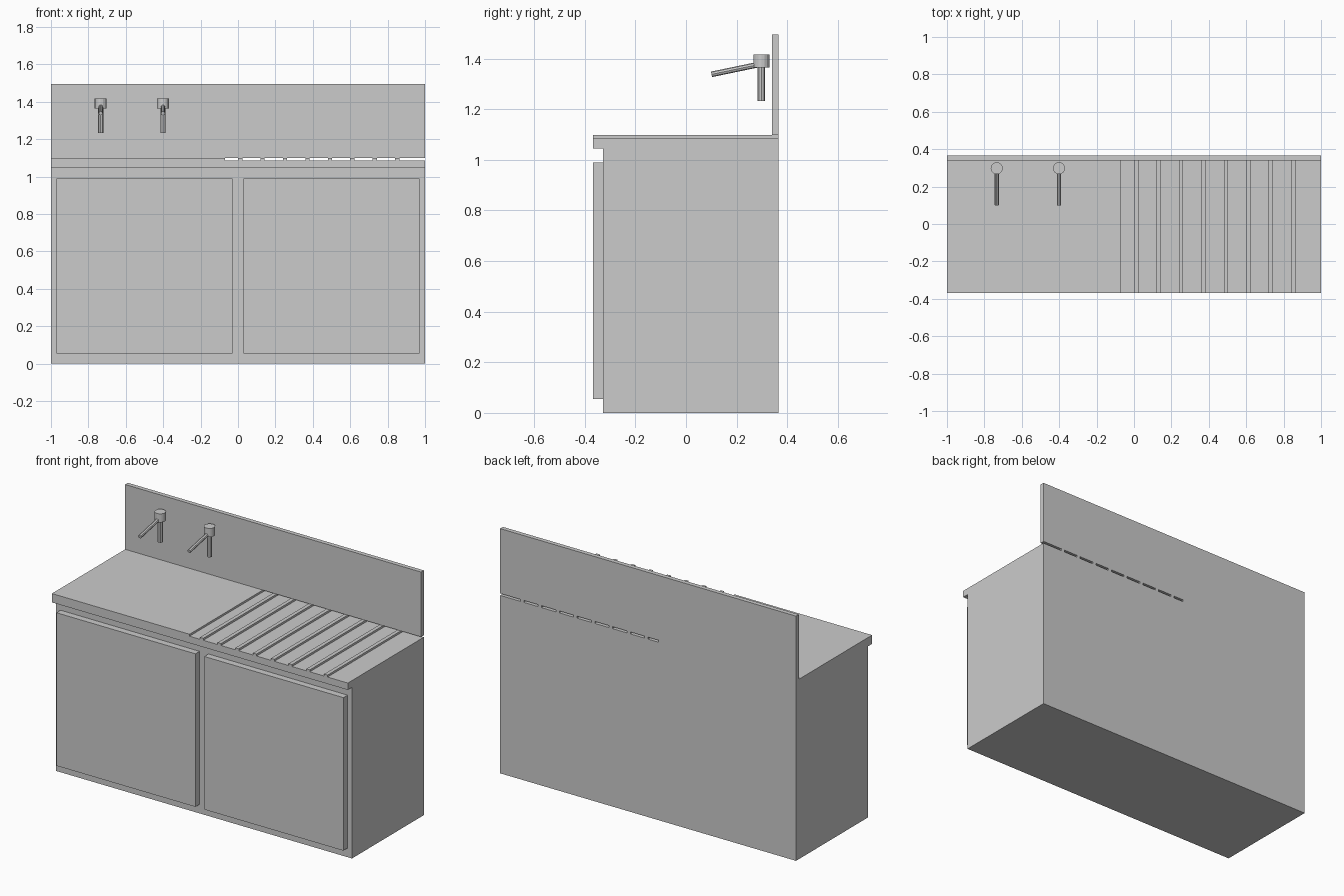
import bpy, bmesh
from mathutils import Vector

if "Cube" in bpy.data.objects:
    bpy.data.objects.remove(bpy.data.objects["Cube"])

FRONT, BODY, WALL, BACK = -0.368, -0.328, 0.339, 0.366
FLOOR, TOP = 1.087, 1.099


def new_object(name, bm):
    bmesh.ops.recalc_face_normals(bm, faces=bm.faces)
    mesh = bpy.data.meshes.new(name)
    bm.to_mesh(mesh)
    bm.free()
    obj = bpy.data.objects.new(name, mesh)
    bpy.context.collection.objects.link(obj)
    return obj


def extrude_x(name, profile, x0, x1):
    """Extrude a (y, z) outline from x0 to x1."""
    bm = bmesh.new()
    face = bm.faces.new([bm.verts.new((x0, y, z)) for y, z in profile])
    ext = bmesh.ops.extrude_face_region(bm, geom=[face])
    verts = [g for g in ext["geom"] if isinstance(g, bmesh.types.BMVert)]
    bmesh.ops.translate(bm, verts=verts, vec=(x1 - x0, 0, 0))
    return new_object(name, bm)


def box(name, x0, x1, y0, y1, z0, z1):
    return extrude_x(name, [(y0, z0), (y1, z0), (y1, z1), (y0, z1)], x0, x1)


def rod(name, start, end, radius, sides):
    a, b = Vector(start), Vector(end)
    bm = bmesh.new()
    bmesh.ops.create_cone(bm, cap_ends=True, segments=sides, radius1=radius,
                          radius2=radius, depth=(b - a).length)
    obj = new_object(name, bm)
    obj.location = (a + b) / 2
    obj.rotation_mode = "QUATERNION"
    obj.rotation_quaternion = (b - a).to_track_quat("Z", "Y")
    return obj


# Cabinet with overhanging worktop lip
extrude_x("cabinet", [(BODY, 0), (BACK, 0), (BACK, FLOOR), (FRONT, FLOOR),
                      (FRONT, 1.045), (BODY, 1.045)], -1, 1)

# Raised worktop on the left, drainer ridges on the right
box("worktop", -1, -0.07, FRONT, BACK, FLOOR, TOP)
for i in range(8):
    x = 0.12 * i
    box(f"drainer_ridge_{i + 1}", x, x + 0.023, FRONT, BACK, FLOOR, TOP)

# Splashback standing on the worktop and ridges
box("splashback", -1, 1, WALL, BACK, TOP, 1.495)

# Pair of doors
for side, x in (("left", -0.5), ("right", 0.5)):
    box(f"{side}_door", x - 0.47, x + 0.47, FRONT, BODY, 0.055, 0.99)

# Pair of taps: head, hanging stem and sloping lever
for side, x in (("left", -0.734), ("right", -0.401)):
    y = 0.298
    rod(f"{side}_tap_head", (x, y, 1.365), (x, y, 1.417), 0.032, 16)
    rod(f"{side}_tap_stem", (x, y, 1.232), (x, y, 1.38), 0.0145, 8)
    rod(f"{side}_tap_lever", (x, y, 1.379), (x, 0.101, 1.338), 0.011, 8)
